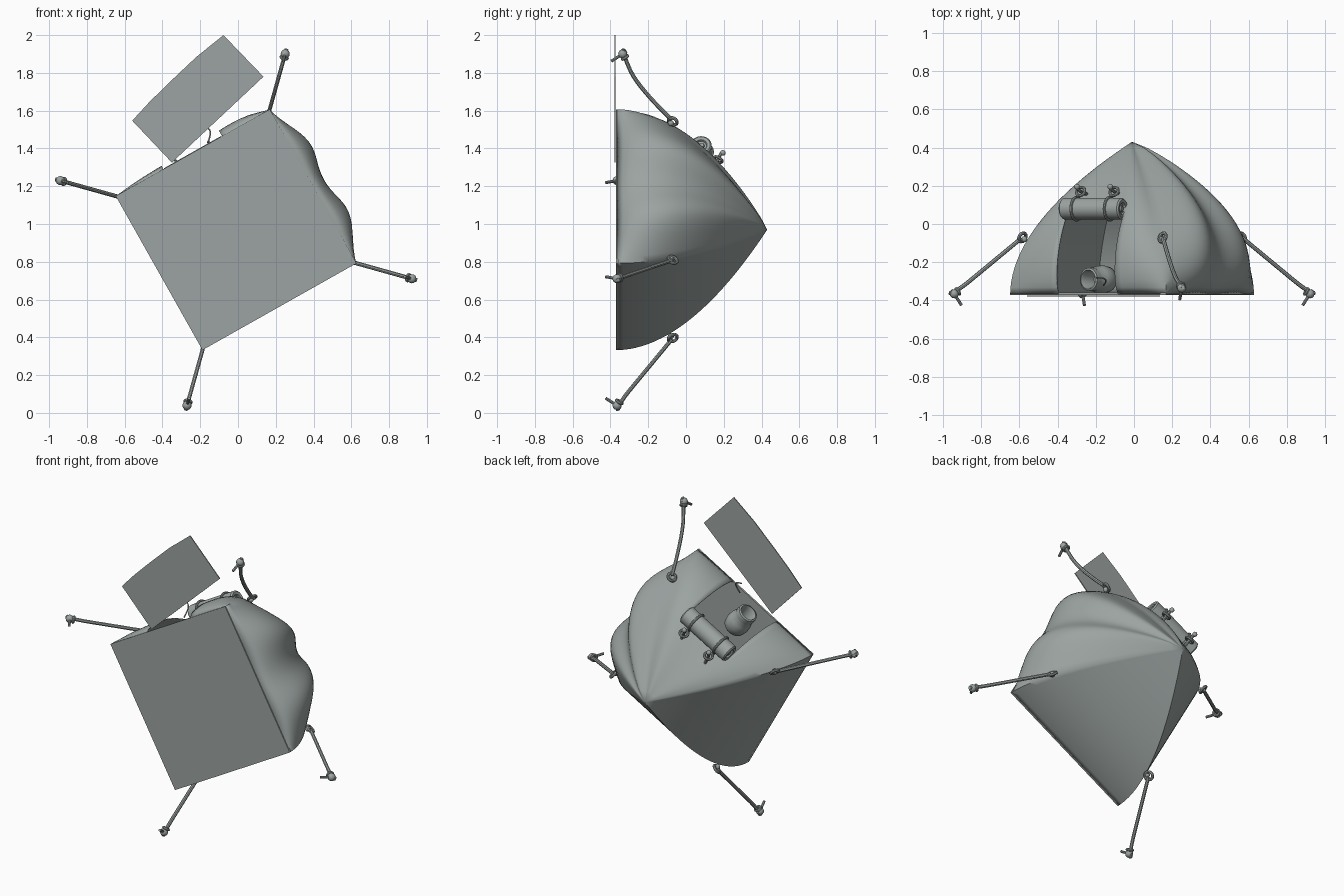
import bpy, bmesh, math
from mathutils import Vector

cube = bpy.data.objects.get("Cube")
if cube:
    bpy.data.objects.remove(cube, do_unlink=True)

COLOR = (0.33, 0.37, 0.36, 1)
mat = bpy.data.materials.new("grey canvas")
mat.use_nodes = True
mat.diffuse_color = COLOR
mat.node_tree.nodes["Principled BSDF"].inputs["Base Color"].default_value = COLOR

ANGLE = math.radians(29.4)
HALF, TALL, GROUND = 0.468, 0.795, -0.365
ALONG = Vector((math.cos(ANGLE), 0, math.sin(ANGLE)))
OUT = Vector((-math.sin(ANGLE), 0, math.cos(ANGLE)))
UP = Vector((0, 1, 0))
ORIGIN = Vector((-0.01, GROUND, 0.97))


def place(a, o, h):
    """Tent coordinates: along the door wall, out of the door, height."""
    return ORIGIN + ALONG * a + OUT * o + UP * h


def finish(obj, angle=40):
    obj.data.materials.clear()
    obj.data.materials.append(mat)
    bpy.ops.object.select_all(action='DESELECT')
    obj.select_set(True)
    bpy.context.view_layer.objects.active = obj
    bpy.ops.object.shade_smooth_by_angle(angle=math.radians(angle))
    return obj


def from_bmesh(name, bm, angle=40):
    bmesh.ops.recalc_face_normals(bm, faces=bm.faces)
    mesh = bpy.data.meshes.new(name)
    bm.to_mesh(mesh)
    bm.free()
    obj = bpy.data.objects.new(name, mesh)
    bpy.context.collection.objects.link(obj)
    return finish(obj, angle)


def tube(name, points, radius):
    curve = bpy.data.curves.new(name, 'CURVE')
    curve.dimensions = '3D'
    curve.bevel_depth = radius
    curve.bevel_resolution = 2
    curve.use_fill_caps = True
    spline = curve.splines.new('NURBS')
    spline.points.add(len(points) - 1)
    for p, co in zip(spline.points, points):
        p.co = (*co, 1)
    spline.use_endpoint_u = True
    spline.order_u = min(3, len(points))
    spline.resolution_u = 6
    obj = bpy.data.objects.new(name, curve)
    bpy.context.collection.objects.link(obj)
    bpy.ops.object.select_all(action='DESELECT')
    obj.select_set(True)
    bpy.context.view_layer.objects.active = obj
    bpy.ops.object.convert(target='MESH')
    return finish(bpy.context.object)


def ring(name, center, axis, major, minor):
    bpy.ops.mesh.primitive_torus_add(
        location=center, rotation=axis.to_track_quat('Z', 'Y').to_euler(),
        major_radius=major, minor_radius=minor, major_segments=24, minor_segments=8)
    bpy.context.object.name = name
    return finish(bpy.context.object)


def ball(name, center, radius):
    bpy.ops.mesh.primitive_uv_sphere_add(segments=12, ring_count=8, radius=radius, location=center)
    bpy.context.object.name = name
    return finish(bpy.context.object)


def lathe(name, start, axis, profile):
    """Revolve (radius, distance) pairs around an axis."""
    side = axis.cross(UP).normalized()
    top = side.cross(axis).normalized()
    bm = bmesh.new()
    verts = [bm.verts.new(start + axis * d + side * r) for r, d in profile]
    edges = [bm.edges.new(pair) for pair in zip(verts, verts[1:])]
    bmesh.ops.spin(bm, geom=verts + edges, cent=start, axis=axis,
                   angle=math.tau, steps=28, use_duplicate=False)
    bmesh.ops.remove_doubles(bm, verts=bm.verts, dist=0.0005)
    return from_bmesh(name, bm)


# Tent canopy: four walls between curved poles, two of them puffed out
def narrowing(v):
    return 1 - v ** 1.9


def bulge(side, u, v):
    swell = max(0, math.sin(math.pi * v)) ** 0.6 * (1 - u ** 4)
    if side == 0:
        return swell * (0.06 + 0.03 * u + 0.03 * u * u)
    if side == 1:
        return 0.17 * swell * (0.86 - 0.14 * math.cos(math.tau * u))
    return 0


ROWS, COLS, DOOR_ROW = 24, 32, 13
walls = [(OUT, ALONG), (ALONG, -OUT), (-OUT, -ALONG), (-ALONG, OUT)]
bm = bmesh.new()
for side, (normal, tangent) in enumerate(walls):
    grid = []
    for j in range(ROWS + 1):
        v = j / ROWS
        width = HALF * narrowing(v)
        door = min(0.178, 0.57 * width)
        row = []
        for i in range(COLS + 1):
            u = 2 * i / COLS - 1
            s = u * width
            if side == 0:
                k = abs(u)
                s = door * 2 * k if k <= 0.5 else door + (width - door) * (2 * k - 1)
                s = math.copysign(s, u)
            b = bulge(side, s / width, v) if width > 0.001 else 0
            row.append(bm.verts.new(ORIGIN + normal * (width + b) + tangent * s + UP * (v * TALL)))
        grid.append(row)
    for j in range(ROWS):
        for i in range(COLS):
            if side == 0 and j < DOOR_ROW and COLS // 4 <= i < 3 * COLS // 4:
                continue
            bm.faces.new((grid[j][i], grid[j][i + 1], grid[j + 1][i + 1], grid[j + 1][i]))
bmesh.ops.remove_doubles(bm, verts=bm.verts, dist=0.0005)
canopy = from_bmesh("canopy", bm, 50)
shell = canopy.modifiers.new("cloth thickness", 'SOLIDIFY')
shell.thickness = 0.006
shell.offset = -1


# Flat sheets: ground floor and the mat outside the door
def sheet(name, corners, thickness):
    bm = bmesh.new()
    face = bm.faces.new([bm.verts.new(c) for c in corners])
    made = bmesh.ops.extrude_face_region(bm, geom=[face])["geom"]
    bmesh.ops.translate(bm, vec=UP * thickness,
                        verts=[g for g in made if isinstance(g, bmesh.types.BMVert)])
    return from_bmesh(name, bm, 20)


square = [(-1, 1), (1, 1), (1, -1), (-1, -1)]
sheet("floor", [place(a * HALF, o * HALF, -0.006) for a, o in square], 0.012)
outline = [(-0.35, 1.325), (0.135, 1.78), (-0.077, 2.0), (-0.22, 1.885),
           (-0.36, 1.753), (-0.47, 1.645), (-0.56, 1.547)]
sheet("door_mat", [Vector((x, -0.379, z)) for x, z in outline], 0.006)

# Guy ropes with loops, knots and pegs at every corner
for n, (a, o) in enumerate(square):
    def spot(scale, h):
        return place(a * HALF * scale, o * HALF * scale, h)
    radial = (ALONG * a + OUT * o).normalized()
    low = 0.03 if n == 1 else 0.0
    sag = -0.05 if n == 1 else 0
    anchor, end = spot(0.91, 0.29), spot(1.46, low)
    middle = (anchor + end) / 2 + UP * sag
    tube("guy_rope", [anchor, middle, end, spot(1.5, low + 0.005)], 0.011)
    ring("rope_loop", spot(0.9, 0.295), radial.cross(UP) + UP * 0.4 + radial * 0.5, 0.024, 0.009)
    ball("rope_eyelet", spot(0.885, 0.285), 0.016)
    ball("peg_knot", end, 0.024)
    ring("peg_ring", spot(1.43, low + 0.012), radial - UP * 0.6, 0.017, 0.008)
    tube("peg", [spot(1.48, low + 0.02), spot(1.4, low - 0.06)], 0.008)

# Rolled door flap, with a stepped spiral end on both sides
R, L = 0.056, 0.36
roll_profile = [(0, 0.006), (0.014, 0.006), (0.018, 0.014), (0.028, 0.014), (0.032, 0.003),
                (0.048, 0), (R, 0.008)]
roll_profile += [(r, L - d) for r, d in reversed(roll_profile)]
lathe("rolled_door", place(-L / 2, 0.415, 0.445), ALONG, roll_profile)

# Straps and toggles that hold the roll
for a in (-0.1, 0.1):
    ring("roll_strap", place(a, 0.415, 0.445), ALONG, 0.06, 0.008)
    tube("toggle_cord", [place(a, 0.3, 0.52), place(a, 0.37, 0.53), place(a, 0.405, 0.55)], 0.009)
    ring("toggle_loop", place(a, 0.37, 0.535), OUT + UP * 0.5, 0.024, 0.008)
    ball("toggle", place(a, 0.41, 0.56), 0.015)

# Open bag lying in the doorway
bag_profile = [(0, 0), (0.04, 0.005), (0.066, 0.03), (0.074, 0.07), (0.07, 0.11), (0.058, 0.135),
               (0.062, 0.155), (0.06, 0.18), (0.05, 0.185), (0.044, 0.17), (0.04, 0.09), (0, 0.08)]
lathe("sleeping_bag", place(0.015, 0.25, 0.075), (OUT - ALONG * 0.2).normalized(), bag_profile)

# Loose zip cord at the door edge
tube("door_cord", [Vector(p) for p in
                   ((-0.16, -0.32, 1.43), (-0.14, -0.3, 1.48), (-0.16, -0.28, 1.515),
                    (-0.2, -0.28, 1.515))], 0.004)
